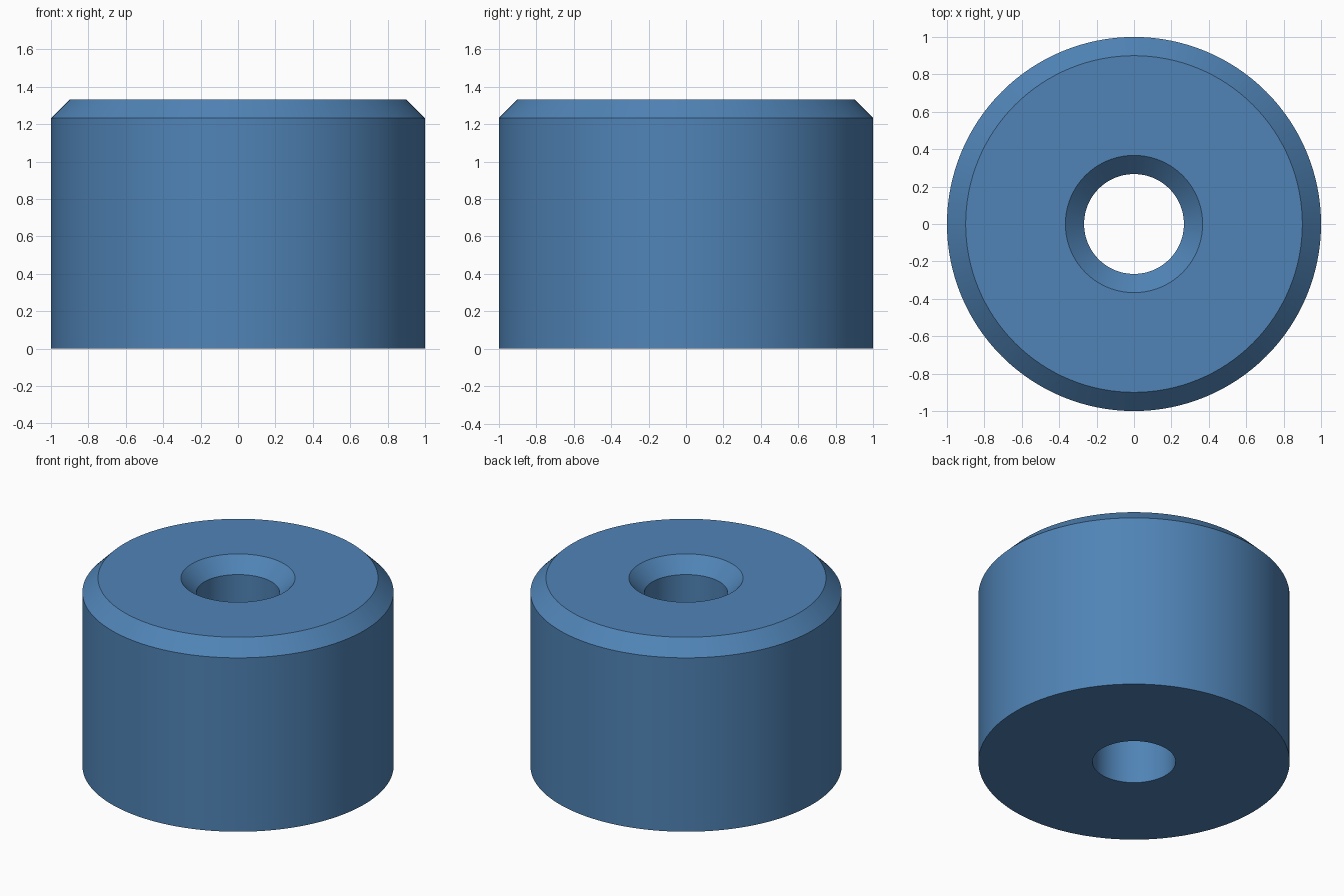
import bpy, bmesh
from math import cos, sin, tau, radians

if "Cube" in bpy.data.objects:
    bpy.data.objects.remove(bpy.data.objects["Cube"])

SEGMENTS = 128
HEIGHT, OUTER, BORE, CHAMFER = 1.333, 1.0, 0.267, 0.1

# Closed cross-section (radius, z): bore, countersink, top, outer chamfer, wall
profile = [
    (BORE, 0),
    (OUTER, 0),
    (OUTER, HEIGHT - CHAMFER),
    (OUTER - CHAMFER, HEIGHT),
    (BORE + CHAMFER, HEIGHT),
    (BORE, HEIGHT - CHAMFER),
]


def lathe(name, points, segments):
    """Revolve a closed cross-section around the z axis."""
    bm = bmesh.new()
    rings = []
    for i in range(segments):
        a = tau * i / segments
        rings.append([bm.verts.new((r * cos(a), r * sin(a), z)) for r, z in points])
    for i in range(segments):
        a, b = rings[i], rings[(i + 1) % segments]
        for j in range(len(points)):
            k = (j + 1) % len(points)
            bm.faces.new((a[j], b[j], b[k], a[k]))
    bmesh.ops.recalc_face_normals(bm, faces=bm.faces)
    mesh = bpy.data.meshes.new(name)
    bm.to_mesh(mesh)
    bm.free()
    obj = bpy.data.objects.new(name, mesh)
    bpy.context.collection.objects.link(obj)
    return obj


# Round spacer with a chamfered rim and a countersunk through hole
spacer = lathe("round_spacer", profile, SEGMENTS)

blue = bpy.data.materials.new("blue")
blue.diffuse_color = (0.08, 0.23, 0.47, 1)
blue.use_nodes = True
blue.node_tree.nodes["Principled BSDF"].inputs["Base Color"].default_value = blue.diffuse_color
spacer.data.materials.append(blue)

# Smooth round walls, crisp chamfer edges
bpy.context.view_layer.objects.active = spacer
spacer.select_set(True)
bpy.ops.object.shade_smooth_by_angle(angle=radians(30))
